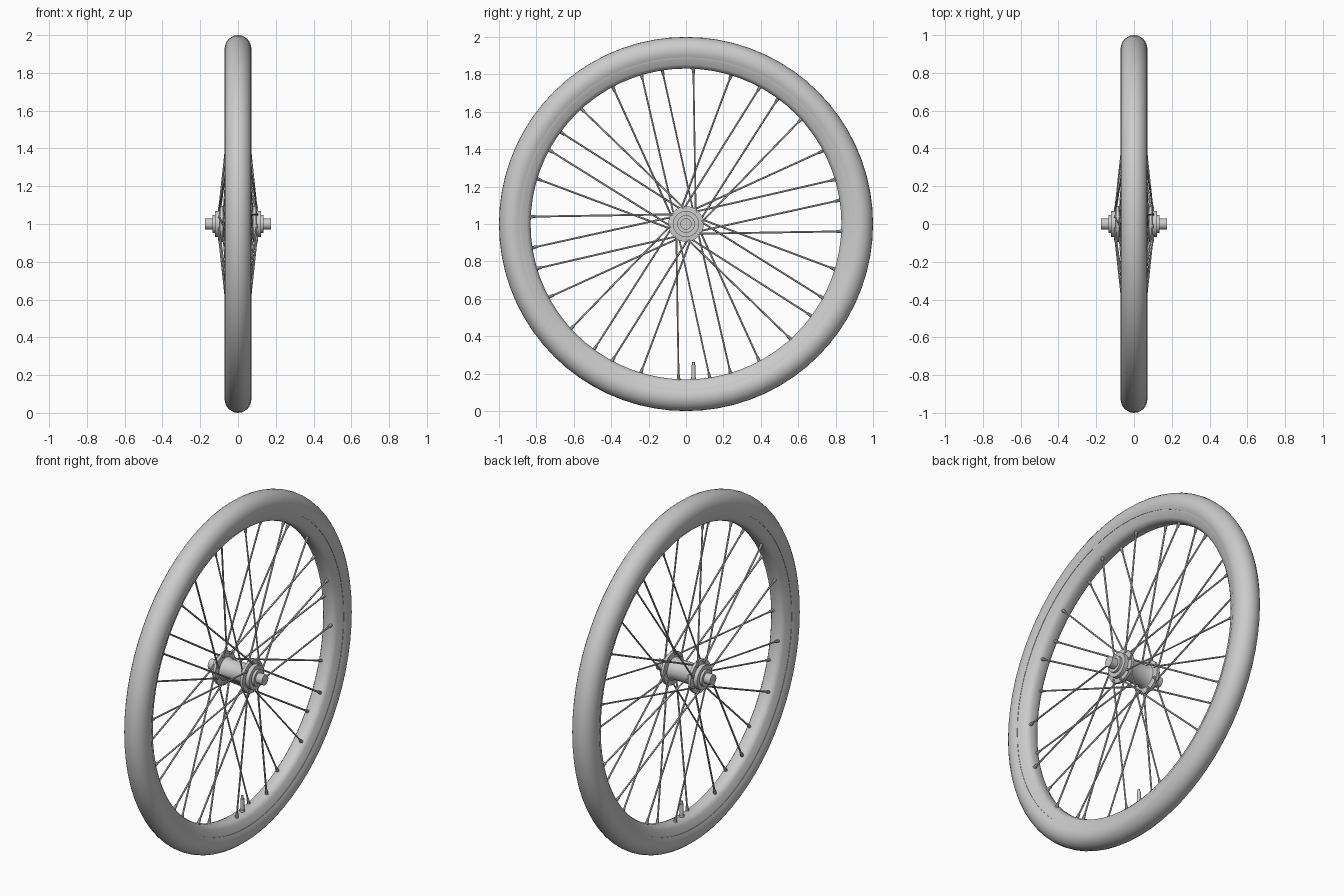
import bpy, bmesh
from math import sin, cos, pi, radians
from mathutils import Vector

if "Cube" in bpy.data.objects:
    bpy.data.objects.remove(bpy.data.objects["Cube"])


def finish(name, bm, angle=35):
    bmesh.ops.recalc_face_normals(bm, faces=bm.faces)
    me = bpy.data.meshes.new(name)
    bm.to_mesh(me)
    bm.free()
    ob = bpy.data.objects.new(name, me)
    bpy.context.collection.objects.link(ob)
    bpy.ops.object.select_all(action='DESELECT')
    ob.select_set(True)
    bpy.context.view_layer.objects.active = ob
    bpy.ops.object.shade_smooth_by_angle(angle=radians(angle))
    return ob


def lathe(name, profile, segs, closed=True, angle=35):
    """Spin an (x, radius) profile round the axle line, z = 1."""
    bm = bmesh.new()
    rings = []
    for i in range(segs):
        a = 2 * pi * i / segs
        rings.append([bm.verts.new((x, r * cos(a), 1 + r * sin(a))) for x, r in profile])
    n = len(profile)
    for i in range(segs):
        p, q = rings[i], rings[(i + 1) % segs]
        for j in range(n if closed else n - 1):
            k = (j + 1) % n
            bm.faces.new((p[j], p[k], q[k], q[j]))
    if not closed:
        bm.faces.new([r[0] for r in rings])
        bm.faces.new([r[-1] for r in rings])
    return finish(name, bm, angle)


def rod(bm, a, b, r1, r2, sides):
    d = b - a
    m = d.to_track_quat('Z', 'Y').to_matrix().to_4x4()
    m.translation = (a + b) / 2
    bmesh.ops.create_cone(bm, cap_ends=True, segments=sides, radius1=r1,
                          radius2=r2, depth=d.length, matrix=m)


def polar(x, r, deg):
    a = radians(deg)
    return Vector((x, r * cos(a), 1 + r * sin(a)))


# Tyre: rounded section
tyre = [(0.071 * cos(radians(t)), 0.927 + 0.073 * sin(radians(t)))
        for t in range(-30, 211, 15)]
lathe("tyre", tyre, 72)

# Rim: box section with curved inner face
half = [(0.058, 0.912), (0.061, 0.898), (0.058, 0.882), (0.050, 0.868),
        (0.045, 0.852), (0.034, 0.838), (0.016, 0.831)]
rim = half + [(-x, r) for x, r in reversed(half)]
lathe("rim", rim, 72)

# Hub shell, flanges, end caps
side = [(0.175, 0.030), (0.135, 0.030), (0.135, 0.047), (0.121, 0.047),
        (0.121, 0.070), (0.098, 0.070), (0.096, 0.095), (0.080, 0.095),
        (0.076, 0.066), (0.060, 0.058)]
lathe("hub", side + [(-x, r) for x, r in reversed(side)], 32, closed=False)

# Spokes: eight groups of four, alternating flanges, leaning both ways
spokes, nipples, heads = bmesh.new(), bmesh.new(), bmesh.new()
pattern = [(-2.7, 1, -1), (8.8, -1, -1), (16.6, 1, 1), (28.1, -1, 1)]
for g in range(8):
    for tip, flange, lean in pattern:
        deg = tip + 45 * g
        hole = deg + 35.3 * lean
        x = 0.088 + (0.012 if lean < 0 else -0.012)
        a = polar(flange * x, 0.084, hole)
        b = polar(flange * 0.018, 0.835, deg)
        rod(spokes, a, b, 0.005, 0.005, 6)
        d = (b - a).normalized()
        rod(nipples, b - d * 0.030, b, 0.007, 0.010, 8)
        rod(heads, polar(flange * 0.070, 0.084, hole),
            polar(flange * 0.105, 0.084, hole), 0.007, 0.007, 8)
finish("spokes", spokes)
finish("spoke_nipples", nipples)
finish("spoke_heads", heads)

# Valve stem at the bottom
bm = bmesh.new()
for z1, z2, r in [(0.15, 0.182, 0.014), (0.18, 0.245, 0.011), (0.245, 0.262, 0.007)]:
    rod(bm, Vector((0, 0.04, z1)), Vector((0, 0.04, z2)), r, r, 12)
finish("valve", bm)
